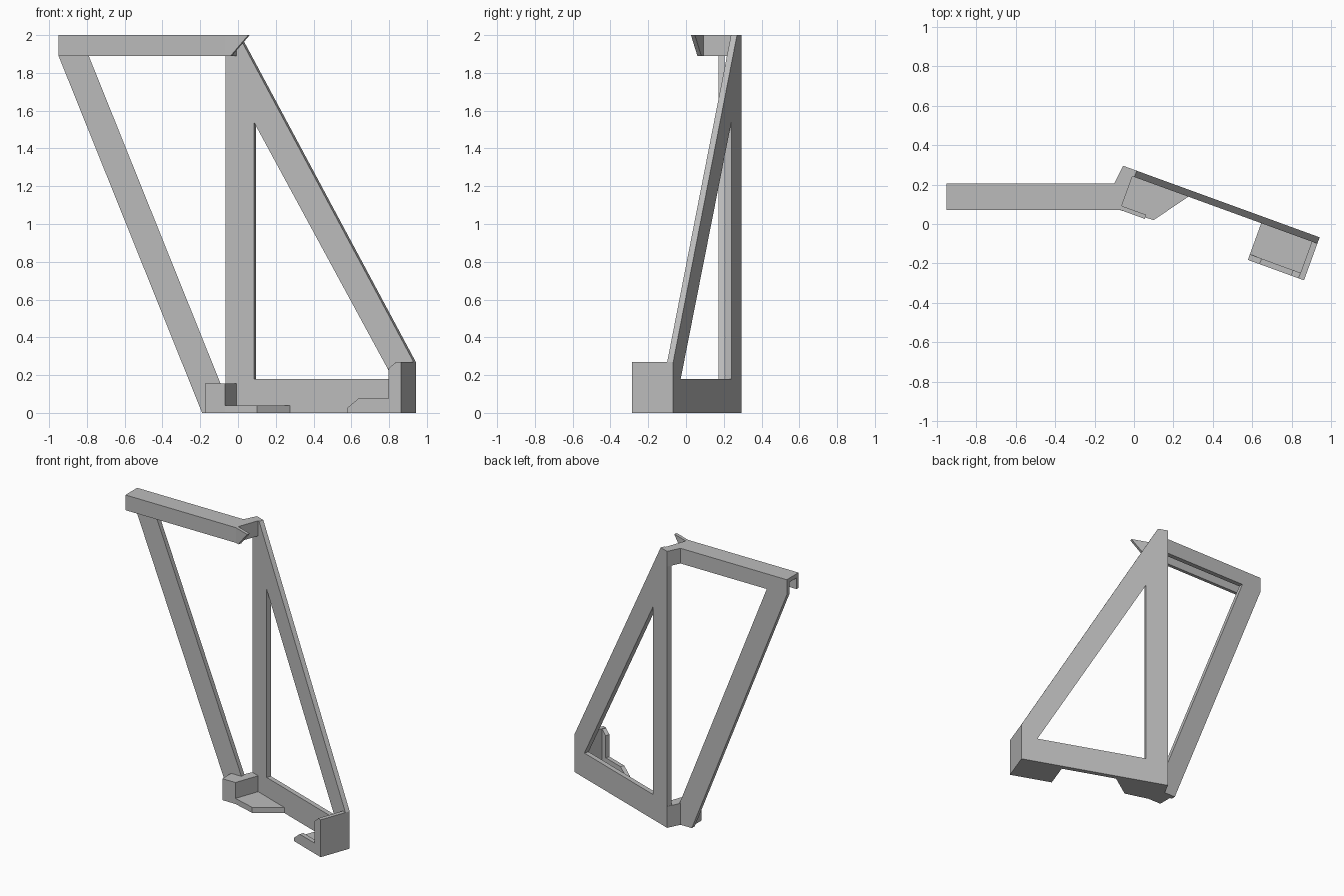
import bpy, bmesh, math
from mathutils import Vector, Matrix

cube = bpy.data.objects.get("Cube")
if cube:
    bpy.data.objects.remove(cube)

gray = bpy.data.materials.new("plain_gray")
gray.use_nodes = True
COLOR = (0.5, 0.5, 0.5, 1)
gray.diffuse_color = COLOR
gray.node_tree.nodes["Principled BSDF"].inputs["Base Color"].default_value = COLOR


def prism(name, loops, depth, matrix=Matrix(), fit=None):
    """Fill outline loops (later loops are holes) in local XY, extrude along local Z."""
    bm = bmesh.new()
    edges = []
    for loop in loops:
        verts = [bm.verts.new((x, y, 0)) for x, y in loop]
        edges += [bm.edges.new((v, verts[i - 1])) for i, v in enumerate(verts)]
    bmesh.ops.triangle_fill(bm, edges=edges, use_beauty=True)
    out = bmesh.ops.extrude_face_region(bm, geom=bm.faces[:], use_keep_orig=True)
    moved = [g for g in out["geom"] if isinstance(g, bmesh.types.BMVert)]
    bmesh.ops.translate(bm, verts=moved, vec=(0, 0, depth))
    bmesh.ops.recalc_face_normals(bm, faces=bm.faces[:])
    bmesh.ops.dissolve_limit(bm, angle_limit=0.01, verts=bm.verts[:], edges=bm.edges[:])
    bm.transform(matrix)
    bmesh.ops.recalc_face_normals(bm, faces=bm.faces[:])
    mesh = bpy.data.meshes.new(name)
    bm.to_mesh(mesh)
    bm.free()
    mesh.materials.append(gray)
    obj = bpy.data.objects.new(name, mesh)
    bpy.context.collection.objects.link(obj)
    return obj


def rect(x0, x1, y0, y1):
    return [(x0, y0), (x1, y0), (x1, y1), (x0, y1)]


def upright(x, y, angle=0):
    """Local X along the wall, local Y up, local Z toward the front."""
    return (Matrix.Translation((x, y, 0)) @ Matrix.Rotation(angle, 4, "Z")
            @ Matrix.Rotation(math.pi / 2, 4, "X"))


def level(z):
    return Matrix.Translation((0, 0, z))


TURN = math.radians(-20)
T = 0.034
wing = upright(-0.055, 0.295, TURN)


def on_wing(offset):
    return wing @ Matrix.Translation((0, 0, offset))


# Angled triangular frame with a triangular opening
prism("triangle_frame",
      [[(0, 0), (1.06, 0), (1.06, 0.27), (0.073, 2), (0, 2)],
       [(0.16, 0.18), (0.945, 0.18), (0.16, 1.54)]], T, wing)

# Corner bracket at the far end of the triangular frame
prism("bracket_end_wall", [rect(1.03, 1.06, 0, 0.27)], 0.232, wing)
prism("bracket_front_lip",
      [[(0.757, 0), (1.06, 0), (1.06, 0.27), (1.035, 0.27), (0.99, 0.235),
        (0.99, 0.075), (0.82, 0.075), (0.757, 0.025)]], 0.03, on_wing(0.202))
prism("bracket_floor", [rect(0.757, 1.06, 0, 0.025)], 0.232, wing)

# Sloping leg
prism("sloping_leg", [[(-0.19, 0), (-0.03, 0), (-0.79, 1.89), (-0.95, 1.89)]],
      T, upright(0, 0.205))

# Top beam: downward-facing channel
prism("beam_top",
      [[(-0.95, 0.07), (-0.07, 0.07), (-0.005, 0.25), (-0.055, 0.295),
        (-0.1, 0.205), (-0.95, 0.205)]], 0.03, level(1.97))
prism("beam_back_flange", [rect(-0.95, -0.08, 1.89, 2)], T, upright(0, 0.205))
prism("beam_front_lip", [rect(-0.95, -0.065, 1.89, 2)], 0.024, upright(0, 0.094))
prism("beam_pointed_tip", [[(0, 1.89), (0.035, 1.89), (0.135, 2), (0, 2)]],
      0.022, upright(-0.065, 0.093, TURN))

# Solid joints linking the leg and beam to the triangular frame
prism("top_joint",
      [[(-0.1, 0.07), (-0.07, 0.07), (-0.005, 0.25), (-0.055, 0.295), (-0.1, 0.205)]],
      0.11, level(1.89))
prism("bottom_joint",
      [[(-0.175, 0.07), (-0.07, 0.07), (-0.005, 0.25), (-0.055, 0.295),
        (-0.1, 0.205), (-0.175, 0.19)]], 0.155, level(0))

# Pointed floor plate beside the bottom joint
prism("floor_plate",
      [[(-0.07, 0.07), (0.1, 0.02), (0.285, 0.145), (-0.02, 0.255)]], 0.04, level(0))
